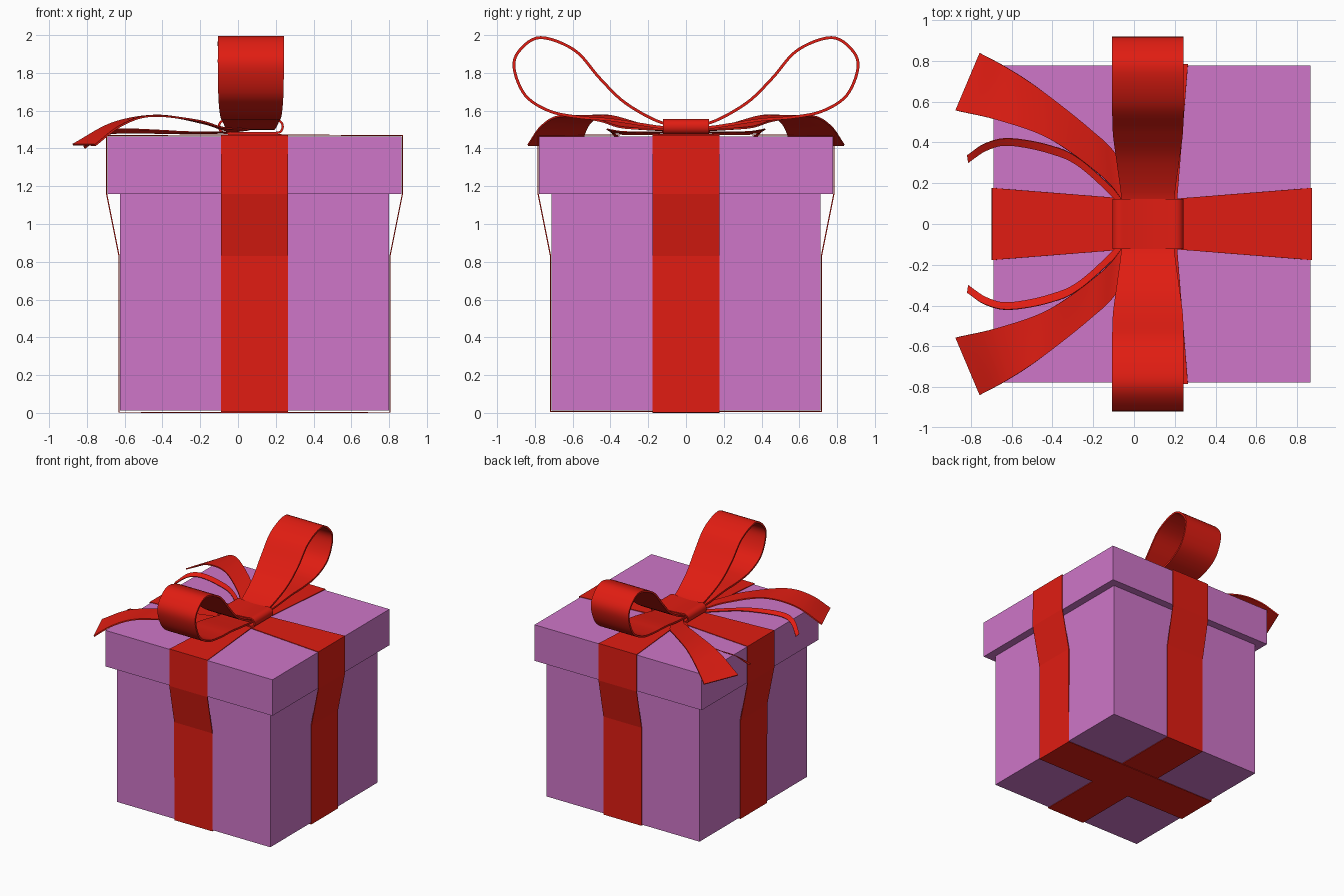
import bpy, bmesh
from mathutils import Vector

if "Cube" in bpy.data.objects:
    bpy.data.objects.remove(bpy.data.objects["Cube"])


def material(name, rgb):
    m = bpy.data.materials.new(name)
    m.diffuse_color = (*rgb, 1)
    m.use_nodes = True
    m.node_tree.nodes["Principled BSDF"].inputs["Base Color"].default_value = m.diffuse_color
    return m


PURPLE = material("purple card", (0.62, 0.18, 0.58))
RED = material("red ribbon", (0.75, 0.012, 0.006))
CX = 0.0875  # box centre in x


def box(name, half, z0, z1):
    bpy.ops.mesh.primitive_cube_add(size=1, location=(CX, 0, (z0 + z1) / 2))
    ob = bpy.context.object
    ob.name = name
    ob.scale = (2 * half, 2 * half, z1 - z0)
    bpy.ops.object.transform_apply(location=True, rotation=False, scale=True)
    ob.data.materials.append(PURPLE)


def smooth_path(pts, closed, steps):
    """Catmull-Rom samples through the points."""
    p = [Vector(q) for q in pts]
    n = len(p)
    if steps == 1:
        return p
    if not closed:
        p = [2 * p[0] - p[1]] + p + [2 * p[-1] - p[-2]]
    out = []
    for i in range(n if closed else n - 1):
        if closed:
            a, b, c, d = (p[(i + k - 1) % n] for k in range(4))
        else:
            a, b, c, d = p[i:i + 4]
        for s in range(steps):
            t = s / steps
            out.append(0.5 * (2 * b + (c - a) * t + (2 * a - 5 * b + 4 * c - d) * t * t
                              + (3 * b - a - 3 * c + d) * t ** 3))
    return out if closed else out + [p[-2]]


def ribbon(name, edge_a, edge_b, thick, closed=False, steps=8, across=1, mirror=False):
    """Strip of cloth between two edge paths, given thickness."""
    a, b = smooth_path(edge_a, closed, steps), smooth_path(edge_b, closed, steps)
    bm = bmesh.new()
    rows = [[bm.verts.new(u.lerp(v, k / across)) for k in range(across + 1)]
            for u, v in zip(a, b)]
    for i in range(len(rows) - (not closed)):
        r, s = rows[i], rows[(i + 1) % len(rows)]
        for k in range(across):
            bm.faces.new((r[k], r[k + 1], s[k + 1], s[k]))
    bmesh.ops.recalc_face_normals(bm, faces=bm.faces)
    me = bpy.data.meshes.new(name)
    bm.to_mesh(me)
    bm.free()
    me.materials.append(RED)
    ob = bpy.data.objects.new(name, me)
    bpy.context.collection.objects.link(ob)
    bpy.ops.object.select_all(action='DESELECT')
    ob.select_set(True)
    bpy.context.view_layer.objects.active = ob
    sol = ob.modifiers.new("thickness", 'SOLIDIFY')
    sol.thickness, sol.offset = thick, 0
    if mirror:
        mir = ob.modifiers.new("mirror", 'MIRROR')
        mir.use_axis = (False, True, False)
        mir.use_mirror_merge = False
    for m in list(ob.modifiers):
        bpy.ops.object.modifier_apply(modifier=m.name)
    if steps > 1:
        bpy.ops.object.shade_smooth_by_angle(angle=0.7)
    return ob


# Box body and lid
box("box_body", 0.7125, 0.012, 1.16)
box("box_lid", 0.7775, 1.16, 1.463)

# Two bands around the box, pinched under the knot: (distance, height, half width)
half = [(0.717, 0.83), (0.783, 1.16), (0.783, 1.468)]
for name, along_x, lift in (("band_side_to_side", True, 0.0), ("band_front_to_back", False, 0.004)):
    prof = [(0, 0.003 + lift, 0.177), (0.717, 0.003 + lift, 0.177)]
    prof += [(d, z, 0.177) for d, z in half]
    prof += [(0, 1.472 + lift, 0.115)]
    prof += [(-d, z, 0.177) for d, z in reversed(half)] + [(-0.717, 0.003 + lift, 0.177)]
    if along_x:
        ea, eb = ([(CX + d, s * w, z) for d, z, w in prof] for s in (-1, 1))
    else:
        ea, eb = ([(CX + s * w, d, z) for d, z, w in prof] for s in (-1, 1))
    ribbon(name, ea, eb, 0.006, closed=True, steps=1)

# Bow loops: (y, z, half width)
loop = [(0.0, 1.535, 0.125), (0.13, 1.537, 0.13), (0.32, 1.64, 0.155), (0.455, 1.77, 0.172),
        (0.59, 1.92, 0.175), (0.77, 1.987, 0.175), (0.88, 1.92, 0.175), (0.91, 1.825, 0.175),
        (0.85, 1.68, 0.172), (0.72, 1.597, 0.165), (0.56, 1.565, 0.158), (0.4, 1.552, 0.15),
        (0.24, 1.528, 0.14), (0.13, 1.512, 0.13), (0.0, 1.505, 0.125)]
ribbon("bow_loops", [(0.068 - w, y, z) for y, z, w in loop],
       [(0.068 + w, y, z) for y, z, w in loop], 0.015, steps=6, mirror=True)

# Knot wrapped round the middle of the bow: (x, z)
knot = [(0.068, 1.54), (0.16, 1.545), (0.21, 1.549), (0.234, 1.53), (0.232, 1.498), (0.2, 1.482),
        (0.068, 1.482), (-0.064, 1.482), (-0.096, 1.498), (-0.098, 1.53), (-0.074, 1.549), (-0.024, 1.545)]
ribbon("bow_knot", [(x, -0.122, z) for x, z in knot], [(x, 0.122, z) for x, z in knot],
       0.012, closed=True, steps=4)

# Wide tails: outer and inner edges
outer = [(0.06, 0.08, 1.5), (-0.08, 0.33, 1.51), (-0.215, 0.466, 1.548), (-0.46, 0.66, 1.572),
         (-0.62, 0.765, 1.52), (-0.755, 0.838, 1.418)]
inner = [(-0.02, 0.03, 1.49), (-0.08, 0.147, 1.5), (-0.19, 0.26, 1.535), (-0.42, 0.42, 1.574),
         (-0.66, 0.507, 1.535), (-0.874, 0.557, 1.42)]
ribbon("wide_tails", outer, inner, 0.01, across=4, mirror=True)

# Thin tails
outer = [(0.0, 0.08, 1.488), (-0.255, 0.31, 1.488), (-0.41, 0.385, 1.496), (-0.61, 0.42, 1.503),
         (-0.73, 0.395, 1.485), (-0.818, 0.338, 1.41)]
inner = [(-0.02, 0.05, 1.482), (-0.255, 0.27, 1.479), (-0.41, 0.345, 1.48), (-0.61, 0.385, 1.482),
         (-0.72, 0.362, 1.465), (-0.812, 0.3, 1.4)]
ribbon("thin_tails", outer, inner, 0.006, mirror=True)
